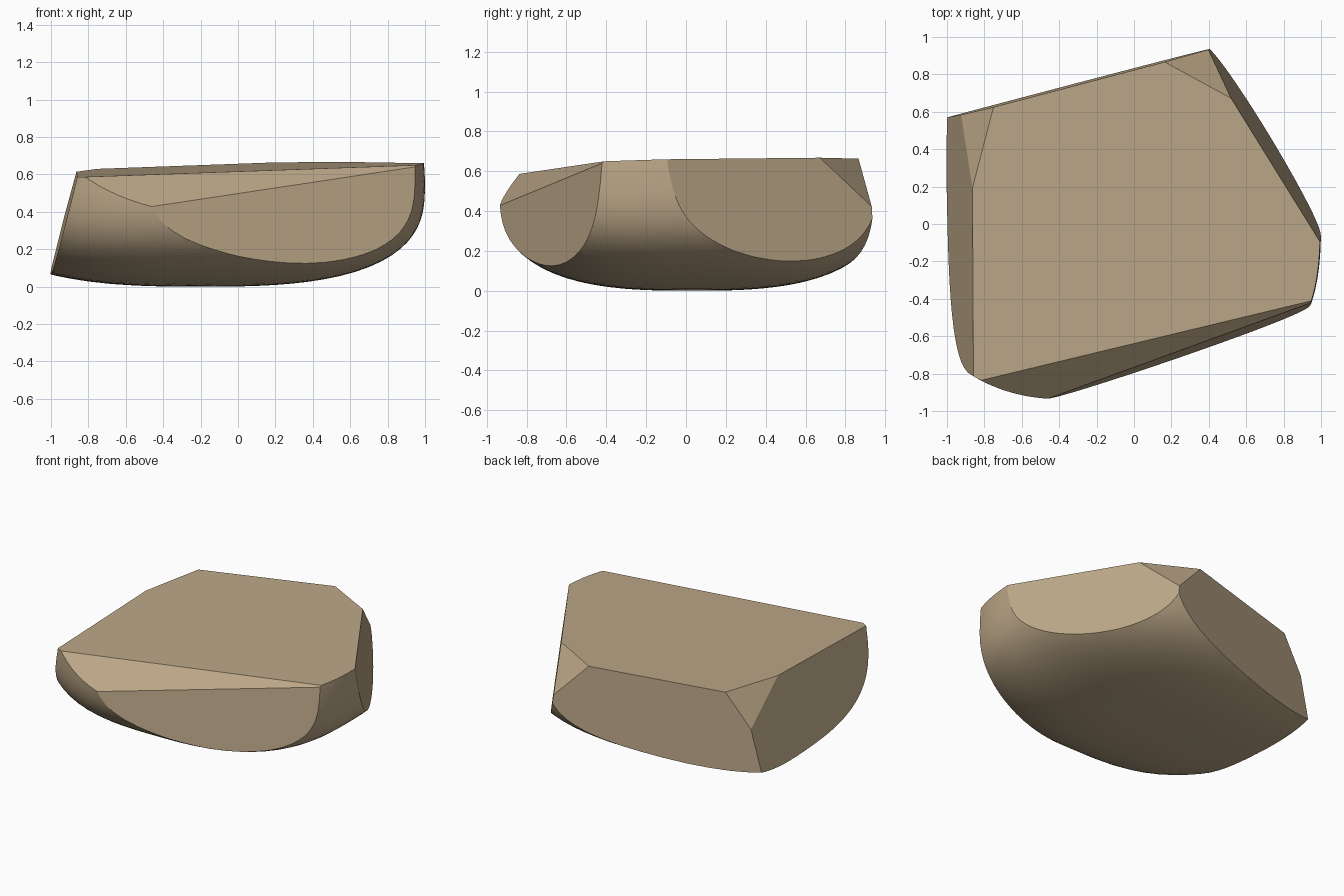
import bpy, bmesh, math
from mathutils import Vector

cube = bpy.data.objects.get("Cube")
if cube:
    bpy.data.objects.remove(cube, do_unlink=True)

CENTRE = Vector((-0.2, 0.03, 0.55))
RADII = Vector((1.2, 0.98, 0.55))
POWER = 2.8
INSIDE = Vector((0, 0, 0.35))


def cut(bm, a, b, c):
    """Slice off everything outside the plane through three points and cap it."""
    a, b, c = Vector(a), Vector(b), Vector(c)
    normal = (b - a).cross(c - a).normalized()
    if normal.dot(INSIDE - a) > 0:
        normal.negate()
    geom = bm.verts[:] + bm.edges[:] + bm.faces[:]
    bmesh.ops.bisect_plane(bm, geom=geom, dist=1e-5, plane_co=a,
                           plane_no=normal, clear_outer=True)
    rim = [e for e in bm.edges if e.is_boundary]
    if rim:
        bmesh.ops.edgeloop_fill(bm, edges=rim)


# Rounded pebble body, narrowed at its right front
bm = bmesh.new()
bmesh.ops.create_icosphere(bm, subdivisions=5, radius=1)
for v in bm.verts:
    p = v.co / sum(abs(k) ** POWER for k in v.co) ** (1 / POWER)
    p = Vector([k * r for k, r in zip(p, RADII)])
    if p.x < 0:
        p.x *= 1 + 0.23 * p.y
    v.co = p + CENTRE

# Broken flat faces
facets = {
    "top": ((0.95, -0.4, 0.65), (-0.75, 0.63, 0.63), (0.4, 0.8, 0.668)),
    "right": ((-1, 0.57, 0.09), (-0.86, -0.82, 0.58), (-0.865, 0.2, 0.61)),
    "back": ((-1, 0.57, 0.09), (0.4, 0.934, 0.4), (-0.75, 0.625, 0.63)),
    "back_left": ((0.52, 0.67, 0.67), (0.985, -0.08, 0.66), (0.4, 0.94, 0.375)),
    "front": ((0.95, -0.42, 0.64), (-0.45, -0.93, 0.43), (0.43, -0.65, 0.11)),
    "front_chamfer": ((-0.83, -0.84, 0.585), (0.95, -0.41, 0.65), (-0.45, -0.93, 0.43)),
    "back_corner": ((0.18, 0.86, 0.66), (0.52, 0.67, 0.67), (0.41, 0.935, 0.41)),
    "right_corner": ((-0.92, 0.58, 0.4), (-0.865, 0.2, 0.61), (-0.75, 0.63, 0.63)),
}
for points in facets.values():
    cut(bm, *points)
bmesh.ops.remove_doubles(bm, verts=bm.verts[:], dist=0.002)
bmesh.ops.recalc_face_normals(bm, faces=bm.faces[:])

mesh = bpy.data.meshes.new("rock")
bm.to_mesh(mesh)
bm.free()
rock = bpy.data.objects.new("rock", mesh)
bpy.context.collection.objects.link(rock)

# Sandy stone colour
stone = bpy.data.materials.new("sandy_stone")
stone.use_nodes = True
colour = (0.5, 0.385, 0.245, 1)
stone.diffuse_color = colour
shader = stone.node_tree.nodes["Principled BSDF"]
shader.inputs["Base Color"].default_value = colour
shader.inputs["Roughness"].default_value = 0.9
mesh.materials.append(stone)

bpy.ops.object.select_all(action="DESELECT")
rock.select_set(True)
bpy.context.view_layer.objects.active = rock
bpy.ops.object.shade_smooth_by_angle(angle=math.radians(18))
